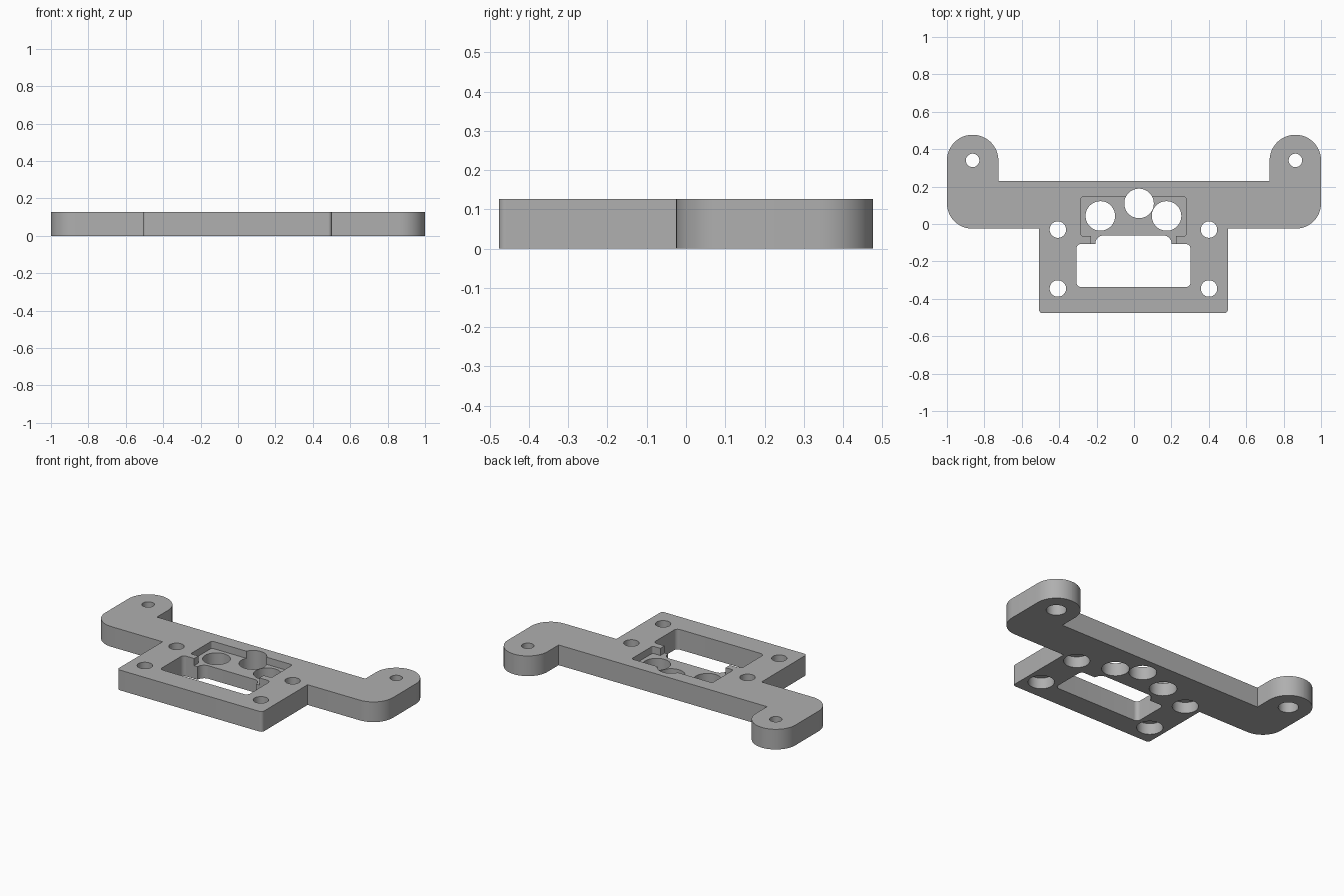
import bpy
import bmesh
import math
from mathutils import Vector

if "Cube" in bpy.data.objects:
    bpy.data.objects.remove(bpy.data.objects["Cube"], do_unlink=True)

THICK = 0.127
MID = -0.003          # centre line of the lower body

grey = bpy.data.materials.new("plain grey")
grey.use_nodes = True
colour = (0.43, 0.43, 0.43, 1)
grey.diffuse_color = colour
grey.node_tree.nodes["Principled BSDF"].inputs["Base Color"].default_value = colour


def rounded(corners, steps=12):
    """Replace each (x, y, radius) corner by a tangent arc."""
    out = []
    n = len(corners)
    for i, (x, y, r) in enumerate(corners):
        p = Vector((x, y))
        if r == 0:
            out.append(p)
            continue
        a = (Vector(corners[i - 1][:2]) - p).normalized()
        b = (Vector(corners[(i + 1) % n][:2]) - p).normalized()
        half = a.angle(b) / 2
        centre = p + (a + b).normalized() * (r / math.sin(half))
        start = p + a * (r / math.tan(half)) - centre
        end = p + b * (r / math.tan(half)) - centre
        sweep = start.angle_signed(end)
        for k in range(steps + 1):
            t = -sweep * k / steps
            c, s = math.cos(t), math.sin(t)
            out.append(centre + Vector((start.x * c - start.y * s, start.x * s + start.y * c)))
    return out


def circle(x, y, r, sides=48):
    return [Vector((x + r * math.cos(math.tau * k / sides), y + r * math.sin(math.tau * k / sides)))
            for k in range(sides)]


def prism(name, outline, z0, z1):
    bm = bmesh.new()
    face = bm.faces.new([bm.verts.new((p.x, p.y, z0)) for p in outline])
    top = bmesh.ops.extrude_face_region(bm, geom=[face])["geom"]
    bmesh.ops.translate(bm, vec=(0, 0, z1 - z0), verts=[v for v in top if isinstance(v, bmesh.types.BMVert)])
    bmesh.ops.recalc_face_normals(bm, faces=bm.faces)
    mesh = bpy.data.meshes.new(name)
    bm.to_mesh(mesh)
    bm.free()
    mesh.materials.append(grey)
    obj = bpy.data.objects.new(name, mesh)
    bpy.context.collection.objects.link(obj)
    return obj


def mirrored(half, centre):
    """Complete a right-hand half outline given as (offset, y, radius)."""
    return ([(centre + x, y, r) for x, y, r in half]
            + [(centre - x, y, r) for x, y, r in reversed(half)])


# Plate with two rounded ears and a lower body
body = [(0.505, -0.477, 0.02), (0.505, -0.025, 0)]
bar = [(1.0, -0.025, 0.135), (1.0, 0.477, 0.137), (0.725, 0.477, 0.137), (0.725, 0.23, 0)]
outline = ([(MID + x, y, r) for x, y, r in body] + bar
           + [(-x, y, r) for x, y, r in reversed(bar)]
           + [(MID - x, y, r) for x, y, r in reversed(body)])
plate = prism("mounting_plate", rounded(outline), 0, THICK)


def cut(outline, z0=-0.05, z1=THICK + 0.05):
    cutter = prism("cutter", outline, z0, z1)
    cutter.hide_render = True
    mod = plate.modifiers.new("cut", 'BOOLEAN')
    mod.operation = 'DIFFERENCE'
    mod.solver = 'EXACT'
    mod.object = cutter
    bpy.context.view_layer.objects.active = plate
    bpy.ops.object.modifier_apply(modifier=mod.name)
    bpy.data.objects.remove(cutter, do_unlink=True)


# Window with a raised middle section
cut(rounded(mirrored([(0.305, -0.337, 0.025), (0.305, -0.107, 0.025),
                      (0.204, -0.107, 0), (0.204, -0.061, 0.045)], MID)))

# Shallow pocket opening into the window
cut(rounded(mirrored([(0.227, -0.16, 0), (0.227, -0.065, 0),
                      (0.281, -0.065, 0.012), (0.281, 0.145, 0.012)], MID)), z0=THICK - 0.045)

# Three large through holes
for x, y in ((-0.18, 0.043), (0.027, 0.11), (0.174, 0.043)):
    cut(circle(x, y, 0.079))

# Screw holes, counterbored from below
screws = [(side * 0.863, 0.34, 0.036, 0.058) for side in (-1, 1)]
screws += [(MID + side * 0.404, y, 0.044, 0.075) for side in (-1, 1) for y in (-0.03, -0.345)]
for x, y, r, bore in screws:
    cut(circle(x, y, r))
    cut(circle(x, y, bore), z1=0.07)

# Smooth the curved walls only
bpy.ops.object.select_all(action='DESELECT')
plate.select_set(True)
bpy.context.view_layer.objects.active = plate
bpy.ops.object.shade_smooth_by_angle(angle=math.radians(30))
